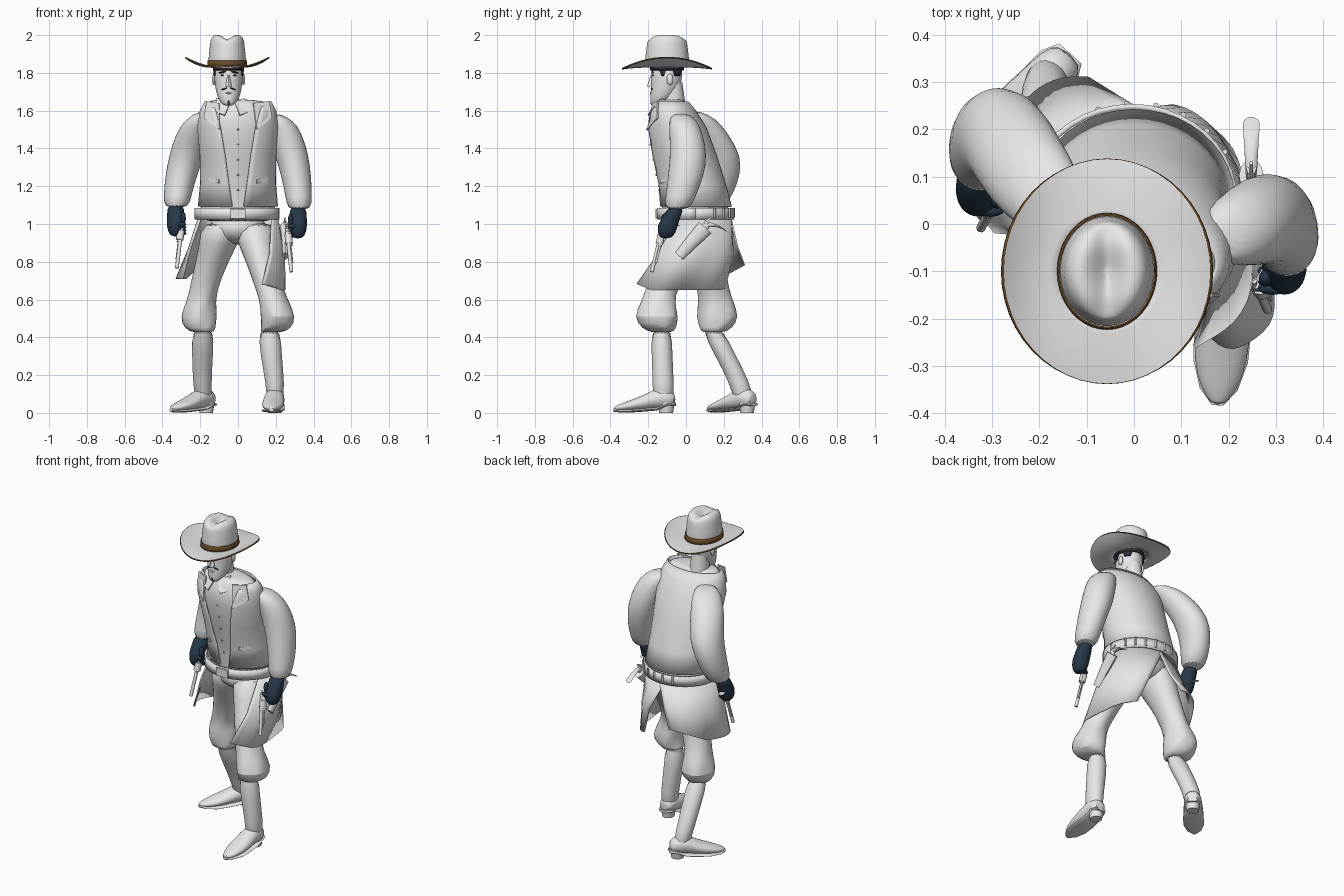
import bpy, bmesh
from math import sin, cos, pi, radians, exp
from mathutils import Matrix, Vector

if "Cube" in bpy.data.objects:
    bpy.data.objects.remove(bpy.data.objects["Cube"], do_unlink=True)


def material(name, rgb):
    mat = bpy.data.materials.new(name)
    mat.use_nodes = True
    mat.diffuse_color = (*rgb, 1)
    mat.node_tree.nodes["Principled BSDF"].inputs["Base Color"].default_value = (*rgb, 1)
    return mat


white = material("pale_cloth", (.8, .8, .8))
navy = material("navy_leather", (.02, .04, .065))
brown = material("brown_band", (.13, .065, .02))
dark = material("dark_hair", (.02, .027, .04))


def finish(name, bm, mat, smooth=True, subdivide=0, thickness=0, extra=None):
    bmesh.ops.recalc_face_normals(bm, faces=bm.faces)
    mesh = bpy.data.meshes.new(name)
    bm.to_mesh(mesh)
    bm.free()
    mesh.materials.append(mat)
    if extra:
        mesh.materials.append(extra)
    obj = bpy.data.objects.new(name, mesh)
    bpy.context.collection.objects.link(obj)
    if smooth:
        bpy.ops.object.select_all(action="DESELECT")
        obj.select_set(True)
        bpy.context.view_layer.objects.active = obj
        bpy.ops.object.shade_smooth_by_angle(angle=radians(45))
    if thickness:
        solid = obj.modifiers.new("thickness", "SOLIDIFY")
        solid.thickness = thickness
        solid.offset = 0
    if subdivide:
        obj.modifiers.new("rounding", "SUBSURF").levels = subdivide
        obj.modifiers["rounding"].render_levels = subdivide
    return obj


def loft(name, rings, mat=white, seg=16, place=None, wrinkle=0, lobes=5, **look):
    """Skin elliptical rings (x, y, z, rx, ry); two more values give an open arc in degrees."""
    bm = bmesh.new()
    is_open = len(rings[0]) > 5
    rows = []
    for k, (x, y, z, rx, ry, *arc) in enumerate(rings):
        start, end = [radians(a) for a in arc] if is_open else (0, 2 * pi)
        row = []
        for i in range(seg + is_open):
            a = start + (end - start) * i / seg
            f = 1 + wrinkle * k / len(rings) * sin(lobes * a + 2 * k)
            row.append(bm.verts.new((x + rx * f * cos(a), y + ry * f * sin(a), z)))
        rows.append(row)
    for low, high in zip(rows, rows[1:]):
        for i in range(seg):
            j = (i + 1) % len(low)
            bm.faces.new((low[i], low[j], high[j], high[i]))
    if not is_open:
        bm.faces.new(rows[0])
        bm.faces.new(rows[-1])
    if place:
        bmesh.ops.transform(bm, matrix=place, verts=bm.verts)
    return finish(name, bm, mat, **look)


def blob(name, loc, size, mat=white, turn=0):
    bm = bmesh.new()
    place = Matrix.Translation(loc) @ Matrix.Rotation(radians(turn), 4, "Y") @ Matrix.Diagonal((*size, 1))
    bmesh.ops.create_uvsphere(bm, u_segments=12, v_segments=8, radius=1, matrix=place)
    return finish(name, bm, mat)


def plate(name, points, mat=white, thickness=.008):
    bm = bmesh.new()
    bm.faces.new([bm.verts.new(p) for p in points])
    return finish(name, bm, mat, False, thickness=thickness)


# Torso, and the open waistcoat just outside it
torso = [(0, .05, 1.0, .2, .18), (0, .052, 1.08, .2, .178), (0, .03, 1.2, .188, .168),
         (0, -.012, 1.35, .19, .163), (0, -.055, 1.5, .203, .15), (0, -.078, 1.585, .19, .12),
         (0, -.085, 1.635, .165, .085)]
loft("shirt_torso", torso + [(-.01, -.082, 1.65, .15, .075), (-.03, -.075, 1.66, .08, .06)], seg=24, subdivide=1)
gaps = (8, 14, 20, 26, 36, 50)
loft("waistcoat", [(x, y, z + .012, rx + .009, ry + .009, g - 90, 270 - g)
                   for (x, y, z, rx, ry), g in zip(torso[1:], gaps)], seg=40, thickness=.008)
for side, label in ((1, "left"), (-1, "right")):
    plate(label + "_lapel", [(side * .09 - .01, -.175, 1.64), (side * .165, -.15, 1.65),
                             (side * .18, -.15, 1.56), (side * .1, -.203, 1.5)])
    plate(label + "_shirt_collar", [(side * .012 - .03, -.165, 1.64), (side * .075 - .04, -.12, 1.665),
                                    (side * .08 - .03, -.183, 1.59), (side * .04 - .03, -.2, 1.575)])
    plate(label + "_pocket", [(side * .1, -.135, 1.235), (side * .155, -.09, 1.245),
                              (side * .155, -.09, 1.225), (side * .1, -.135, 1.215)])
for i in range(5):
    blob("shirt_button", (0, -.206 + .016 * i, 1.5 - .08 * i), (.005, .005, .005))

# Gun belt with buckle and cartridges
loft("belt", [(-.005, .05, 1.025, .218, .198, 0, 360), (-.005, .05, 1.085, .218, .198, 0, 360)],
     seg=40, thickness=.012)
plate("belt_buckle", [(-.04, -.157, 1.03), (.04, -.157, 1.03), (.04, -.157, 1.08), (-.04, -.157, 1.08)])
for i in range(6):
    a = radians(30 + 16 * i)
    loft("cartridge", [(.222 * cos(a), .05 + .205 * sin(a), z, .006, .006) for z in (1.035, 1.085)], seg=8)

# Coat tails: flared sheets, open in front and behind, with hems that rise at the corners
left_tail = loft("left_coat_tail", [(0, .05, 1.03, .21, .188, -32, 95), (.03, .02, .84, .21, .232, -48, 76),
                                    (.04, -.03, .65, .21, .27, -64, 60)], seg=20, wrinkle=.08, thickness=.008)
right_tail = loft("right_coat_tail", [(0, .05, 1.03, .21, .188, 85, 200), (-.03, .06, .88, .232, .215, 92, 202),
                                      (-.06, .08, .71, .255, .23, 98, 205)], seg=20, wrinkle=.08, thickness=.008)
for tail, rise in ((left_tail, .4), (right_tail, .55)):
    for v in tail.data.vertices:
        if v.co.z < .75:
            v.co.z += rise * max(0, abs(v.co.y) - .18)

# Trousers with baggy knees tucked into boots
loft("left_trouser", [(.08, .05, 1.02, .12, .15), (.1, .01, .9, .105, .14), (.135, -.07, .78, .085, .112),
                      (.165, -.13, .66, .075, .085), (.19, -.148, .59, .078, .088), (.217, -.155, .505, .096, .124),
                      (.205, -.145, .445, .08, .09), (.17, -.13, .425, .06, .058)],
     wrinkle=.14, subdivide=1)
loft("right_trouser", [(-.08, .06, 1.02, .12, .15), (-.1, .08, .9, .105, .13), (-.145, .115, .78, .086, .098),
                       (-.18, .14, .66, .076, .085), (-.198, .16, .59, .078, .093), (-.207, .172, .505, .102, .118),
                       (-.2, .155, .445, .082, .085), (-.185, .14, .425, .06, .06)],
     wrinkle=.14, subdivide=1)
blob("trouser_seat", (0, .06, .98), (.15, .15, .09))
loft("left_boot_shaft", [(.165, -.13, .46, .063, .057), (.175, -.127, .3, .057, .056),
                         (.198, -.12, .15, .05, .057), (.195, -.12, .05, .045, .058)], subdivide=1)
loft("right_boot_shaft", [(-.185, .13, .46, .062, .06), (-.188, .21, .3, .056, .056),
                          (-.19, .285, .16, .05, .055), (-.18, .31, .05, .045, .055)], subdivide=1)
for label, spot, yaw in (("left", (.195, -.12, 0), -4), ("right", (-.178, .312, 0), -42)):
    stand = Matrix.Translation(spot) @ Matrix.Rotation(radians(yaw), 4, "Z")
    lying = stand @ Matrix.Rotation(pi / 2, 4, "X")
    foot = [(0, .07, -.065, .032, .03), (0, .08, -.03, .05, .05), (0, .08, .03, .053, .058),
            (0, .056, .1, .06, .04), (0, .04, .17, .058, .03), (0, .028, .23, .04, .019),
            (0, .024, .264, .012, .009)]
    loft(label + "_boot_foot", foot, place=lying, subdivide=1)
    loft(label + "_boot_sole", [(0, max(y - ry, .011) if z > 0 else .045, z, rx, .009)
                                for x, y, z, rx, ry in foot], place=lying)
    loft(label + "_boot_heel", [(0, .015, 0, .034, .037), (0, .015, .055, .044, .045)], place=stand)

# Puffy sleeves
loft("left_sleeve", [(.18, -.03, 1.585, .04, .045), (.215, -.015, 1.55, .08, .075), (.25, 0, 1.48, .09, .09),
                     (.283, .015, 1.37, .092, .1), (.31, .0, 1.25, .08, .097), (.322, -.03, 1.14, .071, .08),
                     (.325, -.05, 1.07, .064, .068)], subdivide=1)
loft("right_sleeve", [(-.15, .02, 1.6, .05, .05), (-.19, .065, 1.56, .085, .095), (-.235, .12, 1.48, .098, .105),
                      (-.272, .187, 1.36, .095, .11), (-.303, .186, 1.25, .085, .102),
                      (-.32, .16, 1.15, .075, .087), (-.327, .13, 1.08, .066, .07)], subdivide=1)

# Gloved fists
for label, side, hand in (("left", 1, Vector((.318, -.085, 1))), ("right", -1, Vector((-.33, .08, 1.01)))):
    loft(label + "_glove", [(hand.x, hand.y + y, hand.z + z, rx, ry) for y, z, rx, ry in
                            ((.032, .09, .045, .045), (.014, .05, .045, .046), (-.01, 0, .05, .055),
                             (-.018, -.045, .044, .05), (-.022, -.078, .024, .03))], navy, subdivide=1)
    for i in range(4):
        blob(label + "_finger", hand + Vector((-side * .025, -.05 + .012 * i, -.012 - .016 * i)),
             (.032, .015, .012), navy)
    blob(label + "_thumb", hand + Vector((-side * .04, -.03, .02)), (.014, .018, .035), navy)


def revolver(name, origin, aim, yaw):
    """Muzzle along local -z, grip curving up toward local +y."""
    turn = Vector((0, 0, -1)).rotation_difference(Vector(aim)).to_matrix().to_4x4()
    place = Matrix.Translation(origin) @ turn @ Matrix.Rotation(radians(yaw), 4, "Z")
    loft(name + "_barrel", [(0, 0, z, .01, .01) for z in (-.2, .0)], seg=10, place=place)
    loft(name + "_ejector", [(0, .014, z, .006, .006) for z in (-.15, .0)], seg=8, place=place)
    loft(name + "_drum", [(0, .006, z, .02, .02) for z in (-.045, .005)], seg=10, place=place)
    loft(name + "_frame", [(0, .008, z, .011, .02) for z in (-.055, .035)], seg=8, place=place)
    loft(name + "_grip", [(0, .005, .02, .012, .017), (0, .035, .045, .014, .018), (0, .07, .06, .016, .018),
                          (0, .105, .065, .018, .02)], seg=10, place=place)
    loft(name + "_hammer", [(0, -.008, .03, .004, .008), (0, .0, .06, .004, .006)], seg=6, place=place)
    return place


revolver("left_revolver", (.262, -.135, .94), (.02, -.045, -.19), -45)
revolver("right_revolver", (-.3, .035, .96), (-.022, -.04, -.18), 31)
hip = revolver("spare_revolver", (.248, .09, .985), (0, -.66, -.75), 0)
loft("holster", [(0, .008, -.2, .018, .028), (0, .008, -.1, .022, .036), (0, .012, .005, .026, .045)],
     seg=12, place=hip)

# Head and face
mid = -.05
loft("neck", [(mid, -.06, 1.58, .06, .065), (mid, -.075, 1.75, .05, .055)])
loft("head", [(mid, -.16, 1.625, .02, .02), (mid, -.148, 1.64, .042, .042), (mid, -.125, 1.675, .062, .065),
              (mid, -.107, 1.73, .073, .08), (mid, -.102, 1.78, .078, .084), (mid, -.102, 1.85, .076, .084)],
     subdivide=1)
loft("nose", [(mid, -.187, 1.728, .017, .02), (mid, -.186, 1.74, .014, .017), (mid, -.178, 1.79, .006, .008)], seg=8)
loft("hairline", [(mid, -.1, z, .079, .087, 0, 360) for z in (1.812, 1.845)], dark, seg=32, thickness=.005)
for start, end in ((-28, -4), (184, 208), (20, 60), (120, 160)):
    loft("hair_lock", [(mid, -.1, 1.785, .077, .084, start + 8, end - 8), (mid, -.1, 1.815, .079, .087, start, end)],
         dark, seg=8, thickness=.005)
blob("goatee", (mid, -.178, 1.648), (.012, .011, .02), dark)
blob("lower_lip", (mid, -.185, 1.693), (.017, .006, .005))
for side in (-1, 1):
    blob("ear", (mid + side * .078, -.085, 1.765), (.01, .017, .03))
    blob("eyebrow", (mid + side * .032, -.178, 1.804), (.022, .006, .005), dark, side * 12)
    blob("eye", (mid + side * .032, -.175, 1.787), (.011, .006, .004), dark)
    blob("moustache", (mid + side * .021, -.181, 1.716), (.021, .006, .004), dark, side * 18)

# Hat: creased crown, band, and saddle-shaped brim with a trimmed edge
top = (mid - .007, -.1)
crown = loft("hat_crown", [(*top, z, rx, rx * 1.17) for z, rx in
                           ((1.825, .104), (1.87, .1), (1.94, .093), (1.975, .089), (1.996, .076), (2.006, .055),
                            (2.0, .03), (1.99, .006))], seg=32, subdivide=1)
for v in crown.data.vertices:
    if v.co.z > 1.985:
        v.co.z -= .025 * exp(-((v.co.x - top[0]) / .03) ** 2)
loft("hat_band", [(*top, z, rx, rx * 1.17, 0, 360) for z, rx in ((1.83, .1045), (1.866, .1015))],
     brown, seg=40, thickness=.004)

bm = bmesh.new()
rows = []
for t in (.42, .55, .7, .82, .92, .994, 1):
    s = ((t - .42) / .58) ** 2
    row = []
    for i in range(48):
        a = 2 * pi * i / 48
        z = 1.832 + s * (.05 * cos(a) ** 2 - .01 * sin(a) ** 2)
        row.append(bm.verts.new((top[0] + .222 * t * cos(a), top[1] + .238 * t * sin(a), z)))
    rows.append(row)
for low, high in zip(rows, rows[1:]):
    for i in range(48):
        j = (i + 1) % 48
        bm.faces.new((low[i], low[j], high[j], high[i])).material_index = int(high is rows[-1])
finish("hat_brim", bm, white, thickness=.008, extra=brown)
